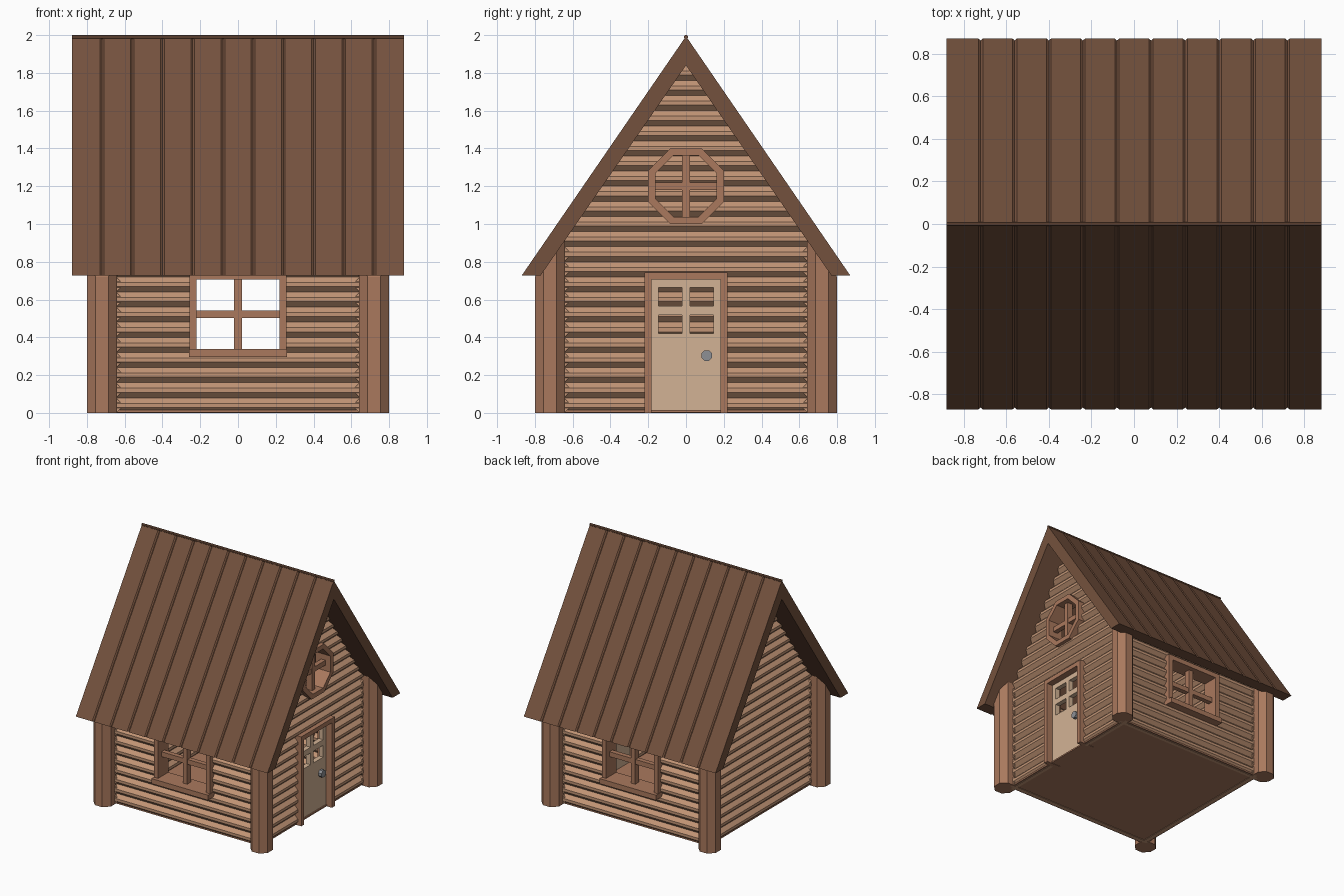
import bpy, bmesh
from math import pi, cos, sin
from mathutils import Vector, Matrix

if "Cube" in bpy.data.objects:
    bpy.data.objects.remove(bpy.data.objects["Cube"])


def material(name, rgb):
    m = bpy.data.materials.new(name)
    m.diffuse_color = (*rgb, 1)
    m.use_nodes = True
    m.node_tree.nodes["Principled BSDF"].inputs["Base Color"].default_value = m.diffuse_color
    return m


LOG = material("log_wood", (0.54, 0.30, 0.18))
TRIM = material("trim_wood", (0.40, 0.19, 0.11))
ROOF = material("roof_wood", (0.175, 0.083, 0.047))
DOOR = material("door_wood", (0.65, 0.45, 0.30))
METAL = material("knob_metal", (0.27, 0.28, 0.30))

# Sides of the house; wall space is (along, outward, up)
SIDE = {"front": 0, "right": pi / 2, "back": pi, "left": -pi / 2}
WALL = 0.66  # distance of wall centre line from the middle


def loft(name, rings, mat, side="front", closed=False, under_roof=False):
    """Skin a list of equal rings; rings are given in wall space."""
    rot = Matrix.Rotation(SIDE[side], 3, 'Z')
    bm = bmesh.new()
    vs = [[bm.verts.new(rot @ Vector((u, -v, z))) for u, v, z in r] for r in rings]
    n = len(vs[0])
    pairs = list(zip(vs, vs[1:])) + ([(vs[-1], vs[0])] if closed else [])
    for a, b in pairs:
        for i in range(n):
            j = (i + 1) % n
            bm.faces.new((a[i], a[j], b[j], b[i]))
    if not closed:
        bm.faces.new(vs[0])
        bm.faces.new(vs[-1])
    if under_roof:  # trim the top to the roof slopes
        for s in (1, -1):
            cut = bmesh.ops.bisect_plane(
                bm, geom=bm.verts[:] + bm.edges[:] + bm.faces[:], dist=1e-5,
                plane_co=(0, 0, 1.873), plane_no=(0, 1.11 * s, 0.77), clear_outer=True)
            edges = [e for e in cut["geom_cut"] if isinstance(e, bmesh.types.BMEdge)]
            if edges:
                bmesh.ops.holes_fill(bm, edges=edges, sides=0)
    bmesh.ops.recalc_face_normals(bm, faces=bm.faces)
    me = bpy.data.meshes.new(name)
    bm.to_mesh(me)
    bm.free()
    ob = bpy.data.objects.new(name, me)
    bpy.context.collection.objects.link(ob)
    if mat:
        me.materials.append(mat)
    return ob


def slab(name, outline, v0, v1, mat, side):
    """Extrude an (along, up) outline outward through a wall."""
    return loft(name, [[(u, v, z) for u, z in outline] for v in (v0, v1)], mat, side)


def rect(u0, u1, z0, z1):
    return [(u0, z0), (u1, z0), (u1, z1), (u0, z1)]


def octagon(zc, apothem):
    r = apothem / cos(pi / 8)
    return [(r * cos(pi / 8 + i * pi / 4), zc + r * sin(pi / 8 + i * pi / 4)) for i in range(8)]


def frame(name, outer, inner, side, v0=0.60, v1=0.735):
    rings = [[(u, v, z) for u, z in o] for o, v in
             ((outer, v0), (outer, v1), (inner, v1), (inner, v0))]
    return loft(name, rings, TRIM, side, closed=True)


def carve(ob, outline, side):
    cutter = slab("cutter", outline, 0.45, 0.95, None, side)
    mod = ob.modifiers.new("opening", 'BOOLEAN')
    mod.operation, mod.solver, mod.object = 'DIFFERENCE', 'EXACT', cutter
    dg = bpy.context.evaluated_depsgraph_get()
    mesh = bpy.data.meshes.new_from_object(ob.evaluated_get(dg))
    ob.modifiers.clear()
    ob.data = mesh
    bpy.data.objects.remove(cutter)


def log_wall(side, rows, under_roof):
    """Stack of faceted logs as one scalloped profile."""
    h = 0.08
    edge = [(0.015, 0)]
    for k in range(rows):
        edge += [(0.044, k * h + 0.029), (0.044, k * h + 0.051), (0.015, (k + 1) * h)]
    prof = edge + [(-d, z) for d, z in reversed(edge)]
    rings = [[(u, WALL + d, z) for d, z in prof] for u in (-0.7, 0.7)]
    return loft(side + "_log_wall", rings, LOG, side, under_roof=under_roof)


walls = {s: log_wall(s, 11, False) for s in ("front", "back")}
walls.update({s: log_wall(s, 23, True) for s in ("right", "left")})

# Corner posts
for sx in (-1, 1):
    for sy in (-1, 1):
        ring = [(sx * 0.72 + a, sy * 0.72 + b) for a, b in octagon(0, 0.08)]
        loft("corner_post", [[(x, y, z) for x, y in ring] for z in (0, 1.0)],
             TRIM, under_roof=True)

# Floor
loft("floor", [[(x, y, z) for x, y in rect(-0.69, 0.69, -0.69, 0.69)]
               for z in (0.003, 0.015)], TRIM)

# Four-pane windows with a projecting sill on the long walls
for s in ("front", "back"):
    carve(walls[s], rect(-0.24, 0.24, 0.32, 0.73), s)
    frame(s + "_window_frame", rect(-0.257, 0.257, 0.30, 0.745),
          rect(-0.219, 0.219, 0.338, 0.705), s)
    slab(s + "_window_sill", rect(-0.26, 0.26, 0.297, 0.339), 0.60, 0.765, TRIM, s)
    slab(s + "_window_upright", rect(-0.02, 0.02, 0.32, 0.73), 0.645, 0.695, TRIM, s)
    slab(s + "_window_crossbar", rect(-0.24, 0.24, 0.503, 0.543), 0.65, 0.69, TRIM, s)

# Octagonal gable window
carve(walls["right"], octagon(1.2, 0.18), "right")
frame("gable_window_frame", octagon(1.2, 0.2), octagon(1.2, 0.162), "right")
slab("gable_window_upright", rect(-0.02, 0.02, 1.02, 1.38), 0.645, 0.695, TRIM, "right")
slab("gable_window_crossbar", rect(-0.18, 0.18, 1.18, 1.22), 0.65, 0.69, TRIM, "right")

# Door with four openings, in an open-bottomed frame
carve(walls["right"], rect(-0.2, 0.2, -0.1, 0.725), "right")
arch = [(-0.22, 0), (-0.22, 0.742), (0.22, 0.742), (0.22, 0),
        (0.183, 0), (0.183, 0.705), (-0.183, 0.705), (-0.183, 0)]
slab("door_frame", arch, 0.60, 0.735, TRIM, "right")
door = slab("door", rect(-0.184, 0.184, 0.004, 0.706), 0.64, 0.68, DOOR, "right")
for u in (-0.145, 0.02):
    for z in (0.42, 0.565):
        carve(door, rect(u, u + 0.125, z, z + 0.098), "right")

# Door knob
slab("door_knob", [(0.11 + a, b) for a, b in octagon(0.303, 0.028)],
     0.67, 0.71, METAL, "right")

# Plank roof: chevron profile along x, dipping into a V groove between planks


def chevron(x, dip):
    e = 0.87 - dip * 0.6
    return [(x, 0, 1.994 - dip), (x, e, 0.727), (x, 0.77, 0.727),
            (x, 0, 1.84), (x, -0.77, 0.727), (x, -e, 0.727)]


stations = [chevron(-0.88, 0)]
for i in range(1, 11):
    x = -0.88 + 0.16 * i
    stations += [chevron(x - 0.01, 0), chevron(x, 0.014), chevron(x + 0.01, 0)]
stations.append(chevron(0.88, 0))
loft("plank_roof", stations, ROOF)

# Ridge pole
loft("ridge_pole", [[(x, y, z) for y, z in octagon(1.99, 0.01)]
                    for x in (-0.88, 0.88)], ROOF)
